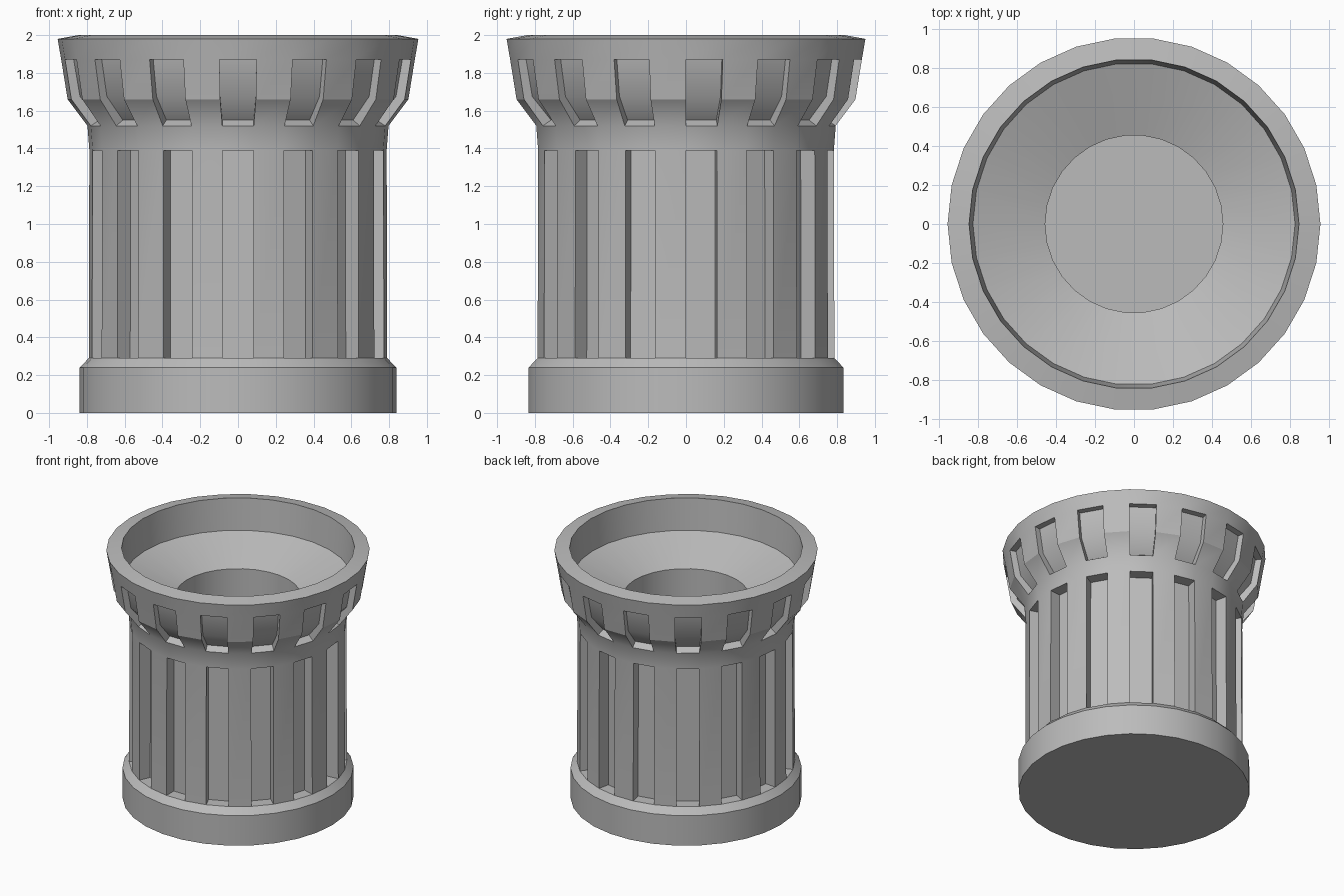
import bpy, bmesh, math
from mathutils import Vector

SIDES = 30
STEP = 2 * math.pi / SIDES

cube = bpy.data.objects.get("Cube")
if cube:
    bpy.data.objects.remove(cube, do_unlink=True)

stone = bpy.data.materials.new("plain grey stone")
stone.use_nodes = True
grey = (0.5, 0.5, 0.5, 1)
stone.diffuse_color = grey
stone.node_tree.nodes["Principled BSDF"].inputs["Base Color"].default_value = grey

# Radius and height, from the underside up the outside and down into the bowl
profile = [
    (0.838, 0), (0.838, 0.24), (0.79, 0.29),            # base
    (0.787, 1.39), (0.797, 1.52),                       # shaft and neck
    (0.902, 1.66), (0.936, 1.87), (0.955, 1.98),        # crown
    (0.845, 2.0), (0.825, 1.75),                        # rim and bowl wall
    (0.455, 1.615), (0.455, 1.1),                       # bowl cone and well
]
SHAFT_ROW, CROWN_ROWS = 2, (4, 5)

bm = bmesh.new()
rings = [[bm.verts.new((r * math.cos(i * STEP), r * math.sin(i * STEP), z))
          for i in range(SIDES)] for r, z in profile]
rows = []
for low, high in zip(rings, rings[1:]):
    rows.append([bm.faces.new((low[i], low[(i + 1) % SIDES],
                               high[(i + 1) % SIDES], high[i])) for i in range(SIDES)])
bm.faces.new(list(reversed(rings[0])))
bm.faces.new(rings[-1])
crown_edges = [bm.edges.get((rings[5][i], rings[5][(i + 1) % SIDES])) for i in range(SIDES)]


def recess(faces, side, depth, lift):
    """Push a patch straight inward, raising its verts by lift(z)."""
    angle = (side + 0.5) * STEP
    inward = Vector((-math.cos(angle), -math.sin(angle), 0))
    result = bmesh.ops.extrude_face_region(bm, geom=faces)
    bmesh.ops.delete(bm, geom=[f for f in faces if f.is_valid], context='FACES_ONLY')
    for v in result["geom"]:
        if isinstance(v, bmesh.types.BMVert):
            v.co += inward * depth + Vector((0, 0, lift(v.co.z)))


# Flutes on the shaft and bent slots on the crown, on every other side
for side in range(0, SIDES, 2):
    recess([rows[SHAFT_ROW][side]], side, 0.092, lambda z: 0)
    recess([rows[r][side] for r in CROWN_ROWS], side, 0.048,
           lambda z: 0.03 if z < 1.6 else 0.015 if z < 1.8 else 0)

# Round surfaces are smooth, corners and the crown's lower edge stay sharp
bmesh.ops.recalc_face_normals(bm, faces=bm.faces)
for f in bm.faces:
    f.smooth = True
for e in bm.edges:
    e.smooth = len(e.link_faces) == 2 and e.calc_face_angle(0) < math.radians(33)
for e in crown_edges:
    if e and e.is_valid:
        e.smooth = False

mesh = bpy.data.meshes.new("fluted_column")
bm.to_mesh(mesh)
bm.free()
mesh.materials.append(stone)
column = bpy.data.objects.new("fluted_column", mesh)
bpy.context.scene.collection.objects.link(column)
